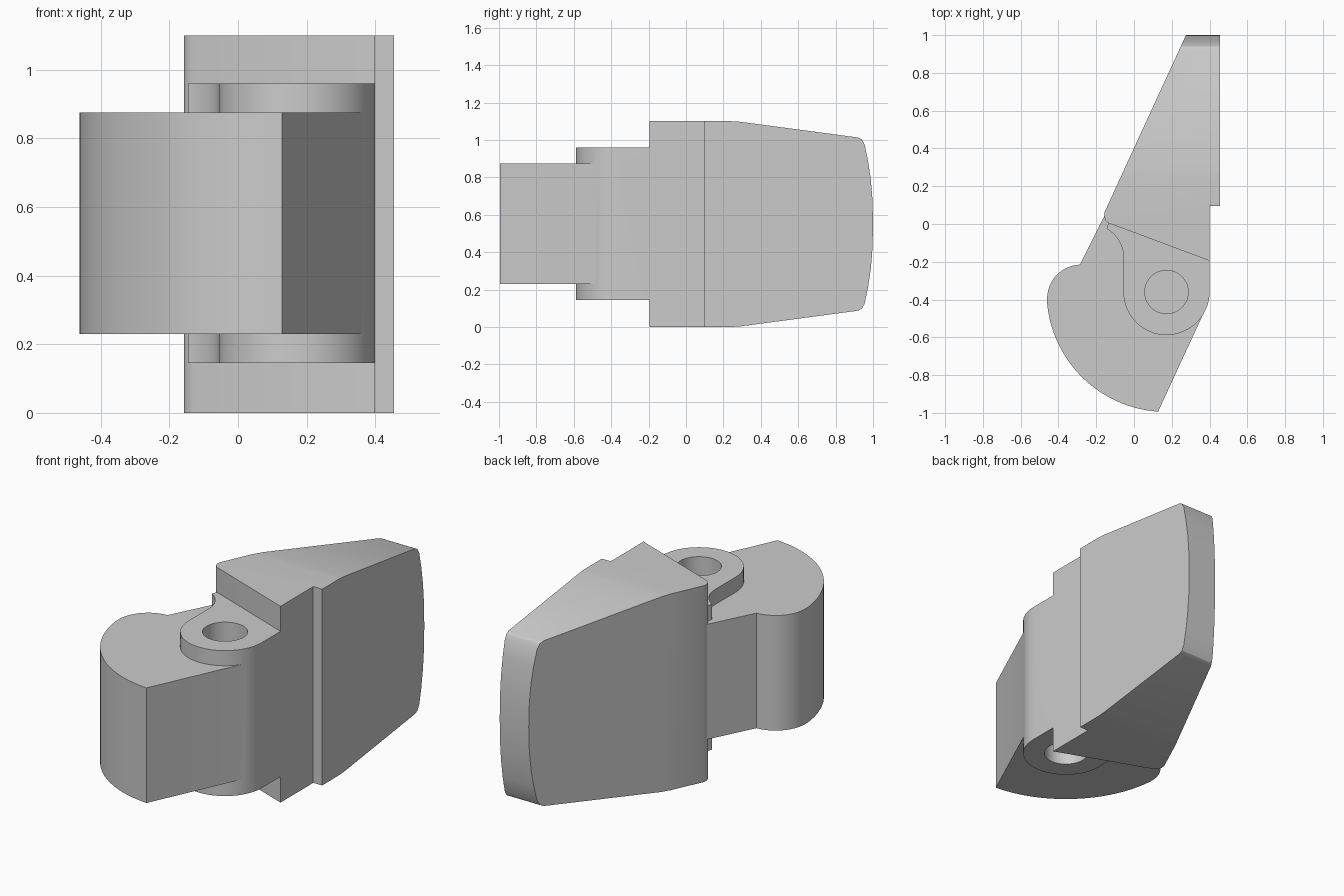
import bpy, bmesh, math
from mathutils import Vector

cube = bpy.data.objects.get("Cube")
if cube:
    bpy.data.objects.remove(cube, do_unlink=True)

grey = bpy.data.materials.new("plain_grey")
grey.use_nodes = True
GREY = (0.6, 0.6, 0.6, 1)
grey.diffuse_color = GREY
grey.node_tree.nodes["Principled BSDF"].inputs["Base Color"].default_value = GREY


def arc(cx, cy, r, start, end, steps):
    """Points along a circular arc, angles in degrees."""
    angles = [math.radians(start + (end - start) * i / steps) for i in range(steps + 1)]
    return [(cx + r * math.cos(a), cy + r * math.sin(a)) for a in angles]


def prism(name, outline, low, high, axis="z"):
    """Extrude a closed outline along z (outline in xy) or x (outline in yz)."""
    bm = bmesh.new()
    if axis == "z":
        verts = [bm.verts.new((a, b, low)) for a, b in outline]
        step = Vector((0, 0, high - low))
    else:
        verts = [bm.verts.new((low, a, b)) for a, b in outline]
        step = Vector((high - low, 0, 0))
    face = bm.faces.new(verts)
    extruded = bmesh.ops.extrude_face_region(bm, geom=[face], use_keep_orig=True)
    moved = [g for g in extruded["geom"] if isinstance(g, bmesh.types.BMVert)]
    bmesh.ops.translate(bm, vec=step, verts=moved)
    bmesh.ops.recalc_face_normals(bm, faces=bm.faces)
    mesh = bpy.data.meshes.new(name)
    bm.to_mesh(mesh)
    bm.free()
    mesh.materials.append(grey)
    obj = bpy.data.objects.new(name, mesh)
    bpy.context.collection.objects.link(obj)
    return obj


def combine(obj, tool, operation):
    """Apply a boolean and remove the tool."""
    mod = obj.modifiers.new(operation.lower(), "BOOLEAN")
    mod.operation, mod.solver, mod.object = operation, "EXACT", tool
    bpy.context.view_layer.objects.active = obj
    bpy.ops.object.modifier_apply(modifier=mod.name)
    bpy.data.objects.remove(tool, do_unlink=True)


PIVOT = (0.172, -0.36)
MID = 0.55

# Lever: tapered wedge in plan, trimmed by a crowned side profile
lever_plan = [(0.4, -0.195), (0.4, 0.095), (0.455, 0.095), (0.455, 1.0), (0.275, 1.0),
              (-0.155, 0.065), (-0.158, 0.04), (-0.15, 0.02), (-0.135, 0.005)]
lever = prism("lever", lever_plan, 0, 2 * MID)
half_side = [(-0.3, 0.55), (0.24, 0.55), (0.29, 0.547), (0.92, 0.463), (0.94, 0.452),
             (0.955, 0.425), (0.973, 0.34), (0.988, 0.24), (0.997, 0.13)]
side = [(y, MID + h) for y, h in half_side] + [(1.0, MID)]
side += [(y, MID - h) for y, h in reversed(half_side)]
combine(lever, prism("side_trim", side, -1, 1, "x"), "INTERSECT")

# Cam body: large arc about the pivot with a rounded nose and a flat flank
body_plan = arc(*PIVOT, 0.635, 266, 184, 28)
body_plan += arc(-0.28, -0.395, 0.18, 178, 92, 12)
body_plan += [(-0.158, 0.04), (-0.135, 0.005), (0.4, -0.195)]
body_plan += arc(0.2, -0.36, 0.2, 0, -26, 5)
body = prism("cam_body", body_plan, 0.23, 0.875)

# Pivot boss: rounded lug that flares into the lever, proud on both faces
boss_plan = arc(*PIVOT, 0.228, 0, -180, 32)
boss_plan += arc(-0.235, -0.18, 0.18, 0, 60, 8)
boss_plan += [(-0.135, 0.005), (0.4, -0.195)]
boss = prism("pivot_boss", boss_plan, 0.145, 0.96)
combine(body, boss, "UNION")

# Blind pivot holes, top and bottom
for low, high in ((0.7, 1.0), (0.1, 0.4)):
    hole = prism("pivot_hole", arc(*PIVOT, 0.115, 0, 350, 35), low, high)
    combine(body, hole, "DIFFERENCE")

for obj in (lever, body):
    bpy.ops.object.select_all(action="DESELECT")
    obj.select_set(True)
    bpy.context.view_layer.objects.active = obj
    bpy.ops.object.shade_smooth_by_angle(angle=math.radians(30))
